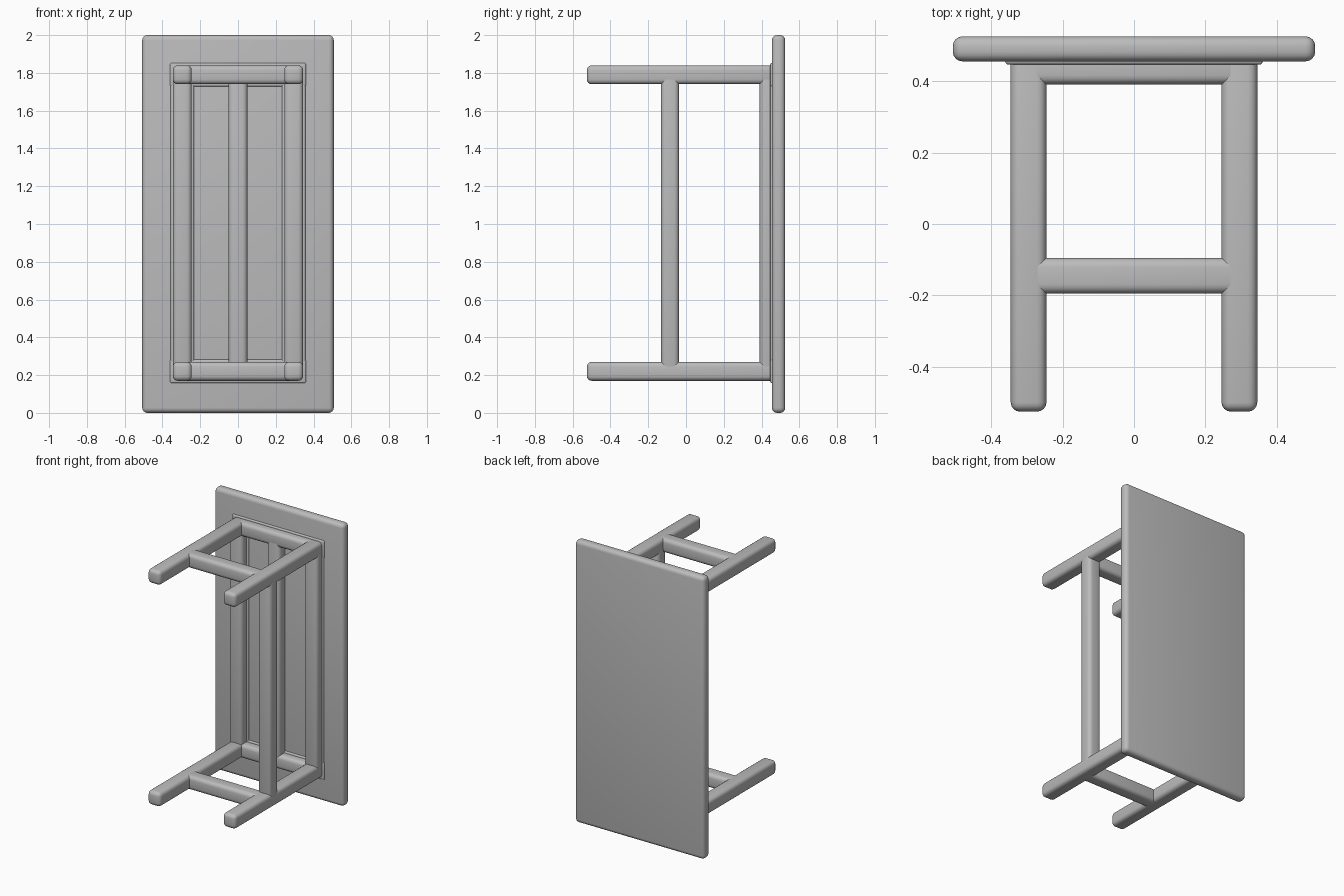
import bpy, bmesh, math

cube = bpy.data.objects.get("Cube")
if cube:
    bpy.data.objects.remove(cube, do_unlink=True)

grey = bpy.data.materials.new("plain grey")
grey.use_nodes = True
grey.diffuse_color = (0.5, 0.5, 0.5, 1)
bsdf = next(n for n in grey.node_tree.nodes if n.type == 'BSDF_PRINCIPLED')
bsdf.inputs["Base Color"].default_value = (0.5, 0.5, 0.5, 1)
bsdf.inputs["Roughness"].default_value = 0.7


def bar(name, x, y, z, radius=0.026):
    """Rounded box spanning the given (low, high) range on each axis."""
    bm = bmesh.new()
    bmesh.ops.create_cube(bm, size=1)
    for v in bm.verts:
        v.co = [(lo + hi) / 2 + c * (hi - lo) for c, (lo, hi) in zip(v.co, (x, y, z))]
    mesh = bpy.data.meshes.new(name)
    bm.to_mesh(mesh)
    bm.free()
    mesh.materials.append(grey)
    obj = bpy.data.objects.new(name, mesh)
    bpy.context.collection.objects.link(obj)
    bevel = obj.modifiers.new("rounded edges", 'BEVEL')
    bevel.width, bevel.segments = radius, 4
    bpy.ops.object.select_all(action='DESELECT')
    obj.select_set(True)
    bpy.context.view_layer.objects.active = obj
    bpy.ops.object.modifier_apply(modifier=bevel.name)
    bpy.ops.object.shade_smooth_by_angle(angle=math.radians(40))
    return obj


LEG = 0.295      # leg centre from the middle
HALF = 0.05      # half the thickness of every bar
ENDS = {"lower": 0.22, "upper": 1.79}
SIDES = {"right": -LEG, "left": LEG}


def around(c):
    return (c - HALF, c + HALF)


# Table lying on its side: the top stands upright at the back
bar("table_top", (-0.507, 0.507), (0.455, 0.525), (0, 2), 0.027)

# Legs with the cross bars that tie each pair
for end, z in ENDS.items():
    for side, x in SIDES.items():
        bar(f"{end}_{side}_leg", around(x), (-0.525, 0.49), around(z))
    bar(f"{end}_cross_stretcher", (-LEG, LEG), around(-0.145), around(z))
    bar(f"{end}_apron", (-LEG, LEG), (0.39, 0.485), around(z))

# Long rails against the table top
for name, x in {**SIDES, "middle": 0.0}.items():
    bar(f"{name}_long_rail", around(x), (0.39, 0.485), (0.22, 1.79))

# Single long stretcher between the left legs
bar("long_stretcher", around(LEG), (-0.132, -0.037), (0.22, 1.79))

# Shallow flare where the frame meets the table top
FLARE = 0.36
for end, z in ENDS.items():
    bar(f"{end}_frame_flare", (-FLARE, FLARE), (0.446, 0.47), (z - 0.062, z + 0.062), 0.009)
for side, x in SIDES.items():
    bar(f"{side}_frame_flare", (x - 0.062, x + 0.062), (0.446, 0.47), (0.17, 1.84), 0.009)
